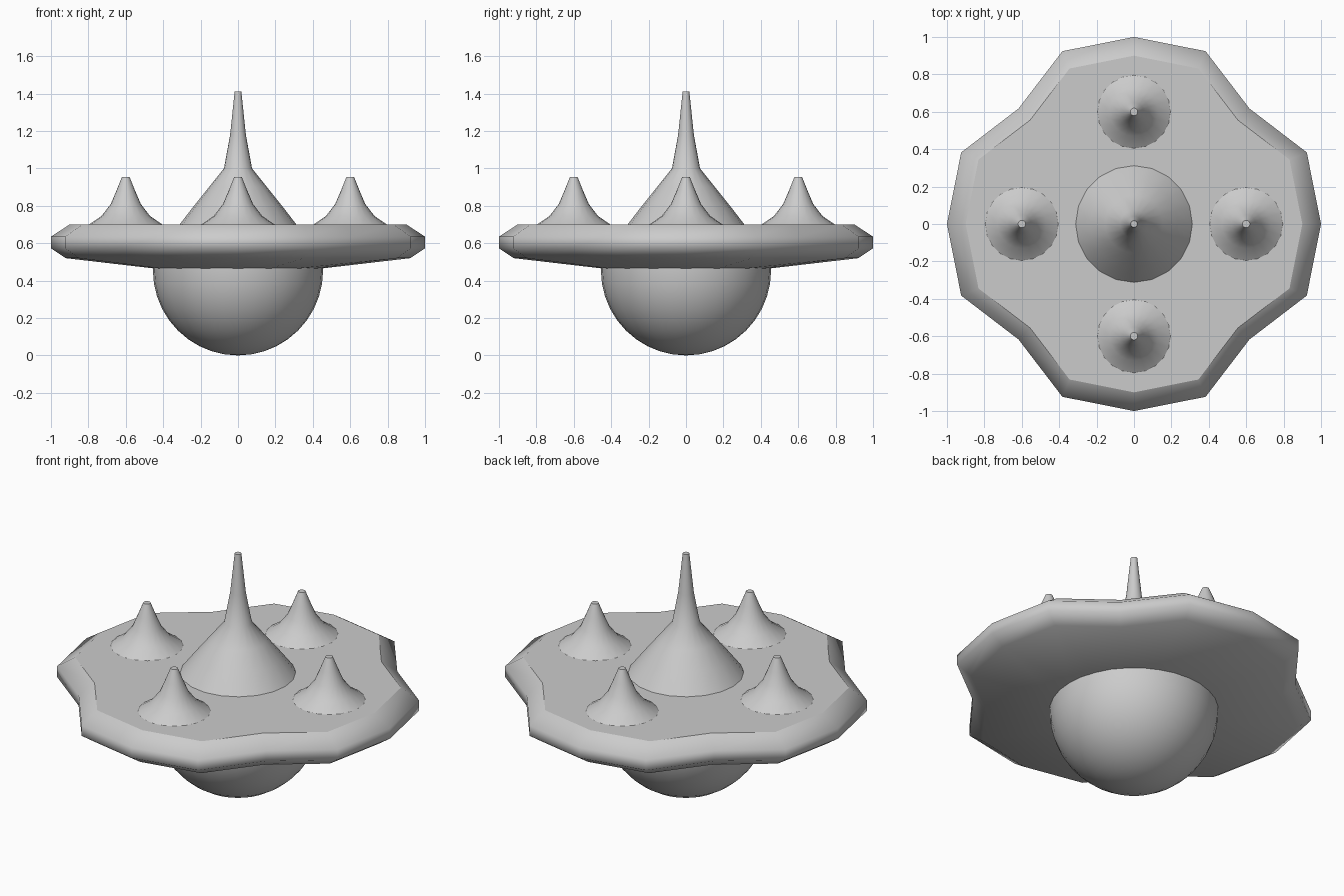
import bpy, bmesh, math

if "Cube" in bpy.data.objects:
    bpy.data.objects.remove(bpy.data.objects["Cube"])

def lathe(name, profile, sides, loc=(0, 0, 0), notch=1.0, smooth=60):
    """Revolve (radius, z) points about z; notch pulls the four diagonals inward."""
    bm = bmesh.new()
    rows = []
    for r, z, *n in profile:
        if r < 1e-5:
            rows.append([bm.verts.new((0, 0, z))] * sides)
            continue
        pull = n[0] if n else notch
        row = []
        for i in range(sides):
            a = 2 * math.pi * i / sides
            k = pull if abs(abs(math.sin(2 * a)) - 1) < 1e-4 else 1
            row.append(bm.verts.new((r * k * math.cos(a), r * k * math.sin(a), z)))
        rows.append(row)
    for lo, hi in zip(rows, rows[1:]):
        for i in range(sides):
            j = (i + 1) % sides
            quad = [lo[i], lo[j], hi[j], hi[i]]
            bm.faces.new(list(dict.fromkeys(quad)))
    me = bpy.data.meshes.new(name)
    bm.to_mesh(me)
    bm.free()
    ob = bpy.data.objects.new(name, me)
    bpy.context.collection.objects.link(ob)
    ob.location = loc
    bpy.ops.object.select_all(action='DESELECT')
    ob.select_set(True)
    bpy.context.view_layer.objects.active = ob
    bpy.ops.object.shade_smooth_by_angle(angle=math.radians(smooth))
    return ob

NOTCH = 0.873

# Round bowl underneath
R = 0.455
bowl = [(R * math.sin(t), R - R * math.cos(t))
        for t in (math.pi / 2 * i / 10 for i in range(11))]
lathe("bowl", bowl + [(R, 0.468)], 32)

# Notched disc: underside and rim, then the flat deck on top
lathe("disc_rim", [(0.45, 0.465, 1.0), (0.922, 0.52), (1.0, 0.573),
                   (1.0, 0.635), (0.9, 0.70)], 16, notch=NOTCH)
lathe("disc_deck", [(0.9, 0.70), (0.30, 0.70, 1.0)], 16, notch=NOTCH)

# Tall central spire
lathe("centre_spire", [(0.312, 0.70), (0.235, 0.80), (0.155, 0.90), (0.075, 1.0),
                       (0.042, 1.18), (0.018, 1.41), (0, 1.41)], 20)

# Four small spikes around it
for i, side in enumerate(("right", "back", "left", "front")):
    a = i * math.pi / 2
    lathe(side + "_spike", [(0.2, 0.697), (0.13, 0.745), (0.08, 0.81),
                            (0.05, 0.88), (0.02, 0.955), (0, 0.955)], 20,
          loc=(0.6 * math.cos(a), 0.6 * math.sin(a), 0))
